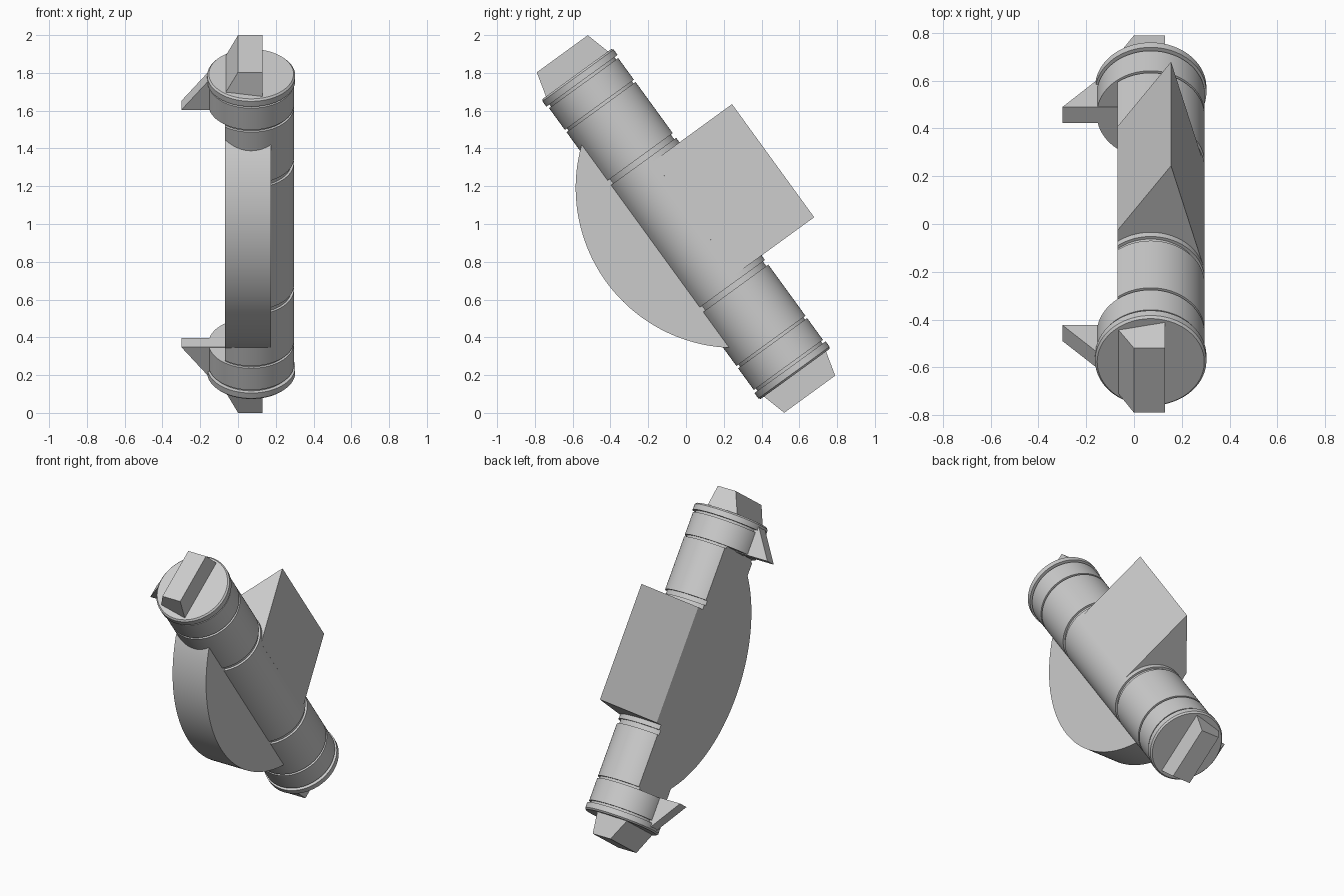
import bpy, bmesh, math
from mathutils import Matrix, Vector

cube = bpy.data.objects.get("Cube")
if cube:
    bpy.data.objects.remove(cube, do_unlink=True)

grey = bpy.data.materials.new("plain_grey")
grey.use_nodes = True
grey.diffuse_color = (0.6, 0.6, 0.6, 1)
grey.node_tree.nodes["Principled BSDF"].inputs["Base Color"].default_value = (0.6, 0.6, 0.6, 1)

# Local frame: z runs along the barrel, y towards the ridge; then tilted and raised
TILT = Matrix.Translation((0, 0, 1)) @ Matrix.Rotation(math.radians(36), 4, 'X')
AXIS_X = 0.07
FLAT_X = -0.07
R = 0.226
GROOVE_R = 0.213


def finish(name, bm, side=1):
    """Mirror along the barrel if side is -1, tilt, shade and link."""
    bmesh.ops.transform(bm, matrix=TILT @ Matrix.Diagonal((1, 1, side, 1)), verts=bm.verts)
    bmesh.ops.recalc_face_normals(bm, faces=bm.faces)
    mesh = bpy.data.meshes.new(name)
    bm.to_mesh(mesh)
    bm.free()
    mesh.materials.append(grey)
    obj = bpy.data.objects.new(name, mesh)
    bpy.context.collection.objects.link(obj)
    bpy.ops.object.select_all(action='DESELECT')
    obj.select_set(True)
    bpy.context.view_layer.objects.active = obj
    bpy.ops.object.shade_smooth_by_angle(angle=math.radians(25))


def lathe(profile, segments=96):
    """Solid of revolution about the barrel axis from (height, radius) pairs."""
    bm = bmesh.new()
    rings = []
    for z, r in profile:
        angles = [2 * math.pi * i / segments for i in range(segments)]
        rings.append([bm.verts.new((AXIS_X + r * math.cos(a), r * math.sin(a), z)) for a in angles])
    for low, high in zip(rings, rings[1:]):
        for i in range(segments):
            j = (i + 1) % segments
            bm.faces.new((low[i], low[j], high[j], high[i]))
    bm.faces.new(rings[0])
    bm.faces.new(rings[-1])
    return bm


def prism(points, offset):
    """Extrude a closed outline by an offset vector."""
    bm = bmesh.new()
    face = bm.faces.new([bm.verts.new(p) for p in points])
    new = bmesh.ops.extrude_face_region(bm, geom=[face])["geom"]
    moved = [v for v in new if isinstance(v, bmesh.types.BMVert)]
    bmesh.ops.translate(bm, verts=moved, vec=Vector(offset))
    return bm


# Barrel with two grooves, sliced flat on one side
half = [(0.40, R), (0.40, GROOVE_R), (0.43, GROOVE_R), (0.43, R),
        (0.765, R), (0.765, GROOVE_R), (0.78, GROOVE_R)]
barrel = lathe([(-z, r) for z, r in reversed(half)] + half)
cut = bmesh.ops.bisect_plane(barrel, geom=barrel.verts[:] + barrel.edges[:] + barrel.faces[:],
                             plane_co=(FLAT_X, 0, 0), plane_no=(-1, 0, 0), clear_outer=True)
rim = [e for e in cut["geom_cut"] if isinstance(e, bmesh.types.BMEdge)]
bmesh.ops.triangle_fill(barrel, edges=rim, use_beauty=True)
finish("barrel", barrel)

# Triangular ridge, its right face tangent to the barrel
apex = Vector((0.155 - AXIS_X, 0.57))
angle = math.atan2(apex.y, apex.x) - math.acos(R / apex.length)
tangent = (AXIS_X + R * math.cos(angle), R * math.sin(angle))
section = [(FLAT_X, 0), (FLAT_X, 0.234), (0.155, 0.57), tangent, (AXIS_X, 0)]
finish("ridge", prism([(x, y, -0.37) for x, y in section], (0, 0, 0.74)))

# Curved fin: a circle segment flush with the flat side
fin_r, fin_y, chord_y = 0.847, 0.325, -0.1
sweep = math.acos((fin_y - chord_y) / fin_r)
steps = 64
arc = []
for i in range(steps + 1):
    a = sweep * (2 * i / steps - 1)
    arc.append((FLAT_X, fin_y - fin_r * math.cos(a), fin_r * math.sin(a)))
finish("curved_fin", prism(arc, (0.245, 0, 0)))

for side, end in ((1, "upper"), (-1, "lower")):
    # Full round collar, groove and bevelled cap
    finish(end + "_collar", lathe([(0.78, R), (0.922, R), (0.922, GROOVE_R), (0.937, GROOVE_R),
                                   (0.937, 0.233), (0.972, 0.233), (0.982, 0.224)]), side)

    # Side hook
    hook = [(0, 0.776), (-0.3, 0.776), (-0.15, 0.975), (0, 0.975)]
    finish(end + "_hook", prism([(x, -0.041, z) for x, z in hook], (0, 0.082, 0)), side)

    # Tapered end key, sloping on one side
    key = bmesh.new()
    base = [key.verts.new((x, y, 0.975)) for x, y in
            ((-0.068, -0.165), (0.13, -0.205), (0.13, 0.205), (-0.068, 0.165))]
    top = [key.verts.new((x, y, 1.114)) for x, y in
           ((0, -0.167), (0.13, -0.167), (0.13, 0.167), (0, 0.167))]
    key.faces.new(base)
    key.faces.new(top)
    for i in range(4):
        j = (i + 1) % 4
        key.faces.new((base[i], base[j], top[j], top[i]))
    finish(end + "_key", key, side)
